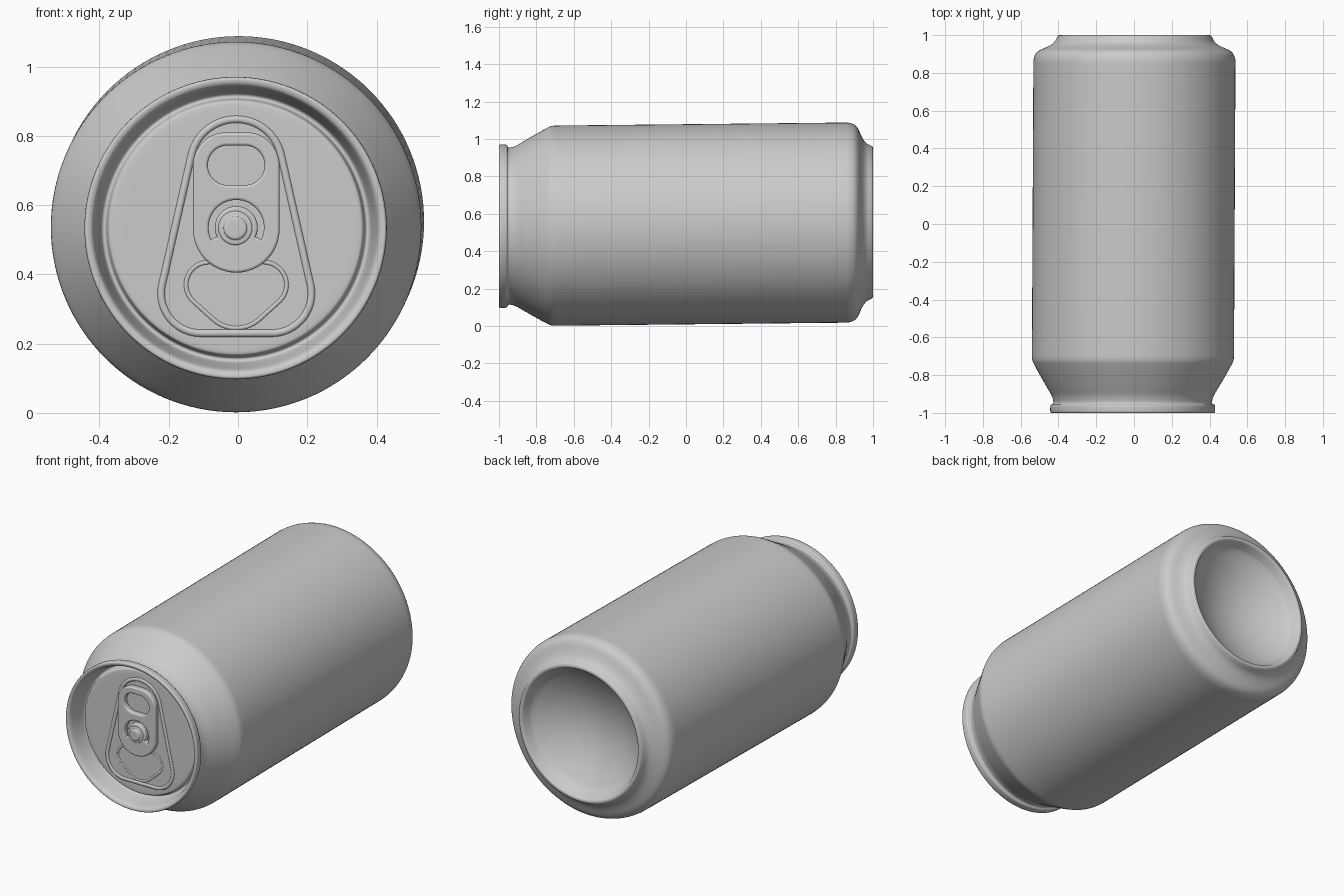
import bpy, bmesh
from math import sin, cos, pi, radians
from mathutils.geometry import convex_hull_2d

if "Cube" in bpy.data.objects:
    bpy.data.objects.remove(bpy.data.objects["Cube"])

SEG = 128
LID = -0.92


# The can's axis leans very slightly
def axis(y):
    return -0.002 + 0.005 * y, 0.544 + 0.0105 * y


def chaikin(pts, n=2):
    for _ in range(n):
        out = [pts[0]]
        for (a, b), (c, d) in zip(pts, pts[1:]):
            out += [(.75 * a + .25 * c, .75 * b + .25 * d),
                    (.25 * a + .75 * c, .25 * b + .75 * d)]
        pts = out + [pts[-1]]
    return pts


def finish(obj, angle=40):
    bpy.ops.object.select_all(action='DESELECT')
    obj.select_set(True)
    bpy.context.view_layer.objects.active = obj
    if obj.type == 'CURVE':
        bpy.ops.object.convert(target='MESH')
        obj = bpy.context.object
    bpy.ops.object.shade_smooth_by_angle(angle=radians(angle))
    return obj


# Spin a (radius, y) profile around the can's axis
def revolve(name, profile, dx=0, dz=0, seg=SEG):
    bm = bmesh.new()
    rings = []
    for r, y in profile:
        cx, cz = axis(y)
        rings.append([bm.verts.new((cx + dx + r * cos(2 * pi * i / seg), y,
                                    cz + dz + r * sin(2 * pi * i / seg)))
                      for i in range(seg)])
    for a, b in zip(rings, rings[1:]):
        for i in range(seg):
            j = (i + 1) % seg
            bm.faces.new((a[i], a[j], b[j], b[i]))
    bmesh.ops.remove_doubles(bm, verts=bm.verts, dist=1e-5)
    bmesh.ops.recalc_face_normals(bm, faces=bm.faces)
    me = bpy.data.meshes.new(name)
    bm.to_mesh(me)
    bm.free()
    obj = bpy.data.objects.new(name, me)
    bpy.context.collection.objects.link(obj)
    return finish(obj)


# Outline wrapped around a set of (x, z, radius) circles
def wrap(circles, n=48):
    pts = [(x + r * cos(2 * pi * i / n), z + r * sin(2 * pi * i / n))
           for x, z, r in circles for i in range(n)]
    return [pts[i] for i in convex_hull_2d(pts)]


# Closed outlines in the lid plane, as a filled plate or as a round bead
def outline(name, loops, y, bevel, extrude=0, fill=True):
    cu = bpy.data.curves.new(name, 'CURVE')
    cu.dimensions = '2D' if fill else '3D'
    cu.fill_mode = 'BOTH' if fill else 'FULL'
    cu.bevel_depth, cu.bevel_resolution, cu.extrude = bevel, 3, extrude
    cu.offset = -bevel if fill else 0
    for pts in loops:
        sp = cu.splines.new('POLY')
        sp.points.add(len(pts) - 1)
        for p, (x, z) in zip(sp.points, pts):
            p.co = (x, z, 0, 1)
        sp.use_cyclic_u = True
    obj = bpy.data.objects.new(name, cu)
    obj.location = (0, y, 0)
    obj.rotation_euler = (pi / 2, 0, 0)
    bpy.context.collection.objects.link(obj)
    return finish(obj)


# Body: neck, wall, foot and hollow domed base
wall = [(.42, -.955), (.42, -.935), (.43, -.905), (.455, -.865), (.526, -.74),
        (.535, -.715), (.535, -.67), (.535, .83), (.535, .875), (.517, .915),
        (.455, .94), (.425, .96), (.412, .985), (.404, 1.0), (.384, 1.0),
        (.375, .98), (.36, .95)]
dome = [(.36 * k / 12, .82 + .13 * (k / 12) ** 2) for k in range(11, -1, -1)]
revolve("can_body", chaikin(wall) + dome)

# Lid: rolled rim, sloping inner wall, groove and flat panel
rim = [(.42, -.945), (.422, -.953), (.435, -.956), (.437, -.975), (.436, -1.0),
       (.422, -1.0), (.411, -.992), (.404, -.965), (.391, -.90), (.385, -.888),
       (.374, -.888), (.369, -.915), (.36, LID), (.30, LID), (0, LID)]
revolve("lid", chaikin(rim))

# Raised beads pressed into the lid
panel = wrap([(-.005, .715, .133), (-.107, .345, .115), (.097, .345, .115)], 64)
outline("panel_bead", [panel], LID + .005, .012, fill=False)
mouth = wrap([(-.085, .37, .065), (.075, .37, .065), (-.005, .345, .1)], 64)
outline("opening_score", [mouth], LID + .005, .008, fill=False)

# Pull tab with finger hole and curved slot
CX, CZ = -.005, .535
body = wrap([(CX - .03, .715, .095), (CX + .03, .715, .095), (CX, .53, .125)])
finger = wrap([(CX - .025, .715, .057), (CX + .025, .715, .057)])
arc = [radians(-25 + 230 * i / 32) for i in range(33)]
slot = ([(CX + .08 * cos(a), CZ + .08 * sin(a)) for a in arc] +
        [(CX + .062 * cos(a), CZ + .062 * sin(a)) for a in reversed(arc)])
outline("pull_tab", [body, finger, slot], -.938, .008, .010)

# Rivet holding the tab
revolve("rivet", chaikin([(.05, LID), (.05, -.956), (.046, -.961), (.034, -.961),
                          (.033, -.969), (.028, -.972), (0, -.972)]), -.001, 0, 48)
